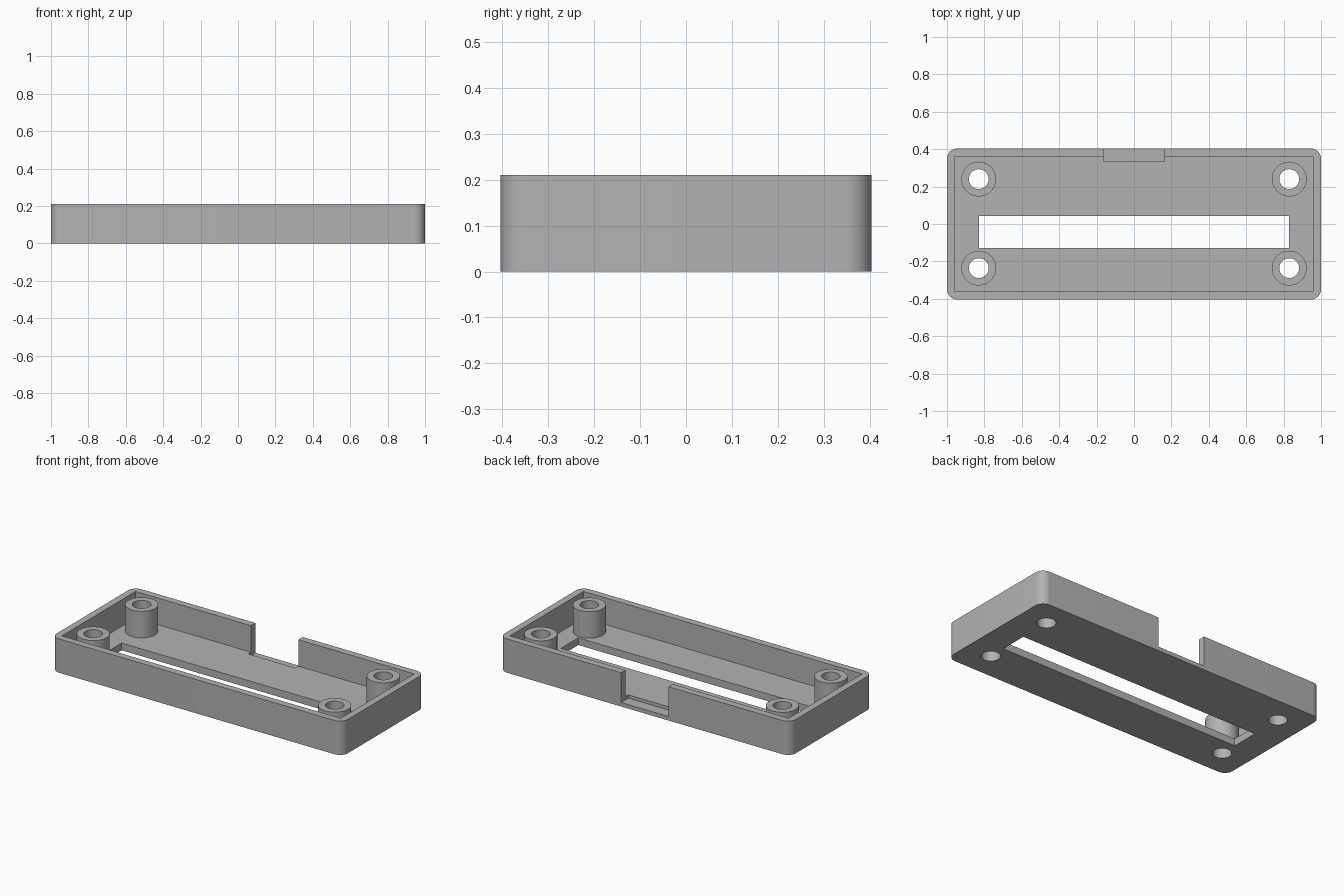
import bpy
import bmesh
from math import radians
from mathutils import Matrix, Vector

if "Cube" in bpy.data.objects:
    bpy.data.objects.remove(bpy.data.objects["Cube"], do_unlink=True)

HALF_X, HALF_Y, HEIGHT = 1.0, 0.404, 0.21
WALL, FLOOR = 0.043, 0.045

grey = bpy.data.materials.new("plain_grey")
grey.use_nodes = True
colour = (0.45, 0.45, 0.45, 1)
grey.diffuse_color = colour
grey.node_tree.nodes["Principled BSDF"].inputs["Base Color"].default_value = colour


def finish(name, bm):
    mesh = bpy.data.meshes.new(name)
    bm.to_mesh(mesh)
    bm.free()
    mesh.materials.append(grey)
    obj = bpy.data.objects.new(name, mesh)
    bpy.context.collection.objects.link(obj)
    return obj


def box(name, low, high, corner=0):
    """Box between two corners, with optional rounded upright edges."""
    low, high = Vector(low), Vector(high)
    bm = bmesh.new()
    place = Matrix.Translation((low + high) / 2) @ Matrix.Diagonal((*(high - low), 1))
    bmesh.ops.create_cube(bm, size=1, matrix=place)
    if corner:
        upright = [e for e in bm.edges if abs(e.verts[0].co.z - e.verts[1].co.z) > 0.01]
        bmesh.ops.bevel(bm, geom=upright, offset=corner, segments=10,
                        profile=0.5, affect='EDGES')
    return finish(name, bm)


def cylinder(name, x, y, radius, z0, z1):
    bm = bmesh.new()
    bmesh.ops.create_cone(bm, cap_ends=True, segments=48, radius1=radius, radius2=radius,
                          depth=z1 - z0, matrix=Matrix.Translation((x, y, (z0 + z1) / 2)))
    return finish(name, bm)


def combine(target, tool, operation):
    """Apply a boolean and discard the tool."""
    mod = target.modifiers.new(operation, 'BOOLEAN')
    mod.operation, mod.solver, mod.object = operation, 'EXACT', tool
    bpy.context.view_layer.objects.active = target
    bpy.ops.object.modifier_apply(modifier=mod.name)
    bpy.data.objects.remove(tool, do_unlink=True)


# Open tray with rounded outer corners and a square-cornered cavity
tray = box("tray", (-HALF_X, -HALF_Y, 0), (HALF_X, HALF_Y, HEIGHT), corner=0.055)
inner_x, inner_y = HALF_X - WALL, HALF_Y - WALL
combine(tray, box("cavity", (-inner_x, -inner_y, FLOOR), (inner_x, inner_y, 0.4)), 'DIFFERENCE')

# Screw posts with through holes
for x in (-0.83, 0.83):
    for y in (-0.236, 0.24):
        combine(tray, cylinder("post", x, y, 0.093, 0.02, HEIGHT), 'UNION')
        combine(tray, cylinder("screw_hole", x, y, 0.053, -0.1, 0.4), 'DIFFERENCE')

# Long floor slot and the notch in the back wall
combine(tray, box("slot", (-0.83, -0.128, -0.1), (0.83, 0.043, 0.1)), 'DIFFERENCE')
combine(tray, box("notch", (-0.163, 0.333, 0.025), (0.163, 0.6, 0.4)), 'DIFFERENCE')

# Smooth round surfaces, sharp edges kept
bpy.ops.object.select_all(action='DESELECT')
tray.select_set(True)
bpy.context.view_layer.objects.active = tray
bpy.ops.object.shade_smooth_by_angle(angle=radians(30))
